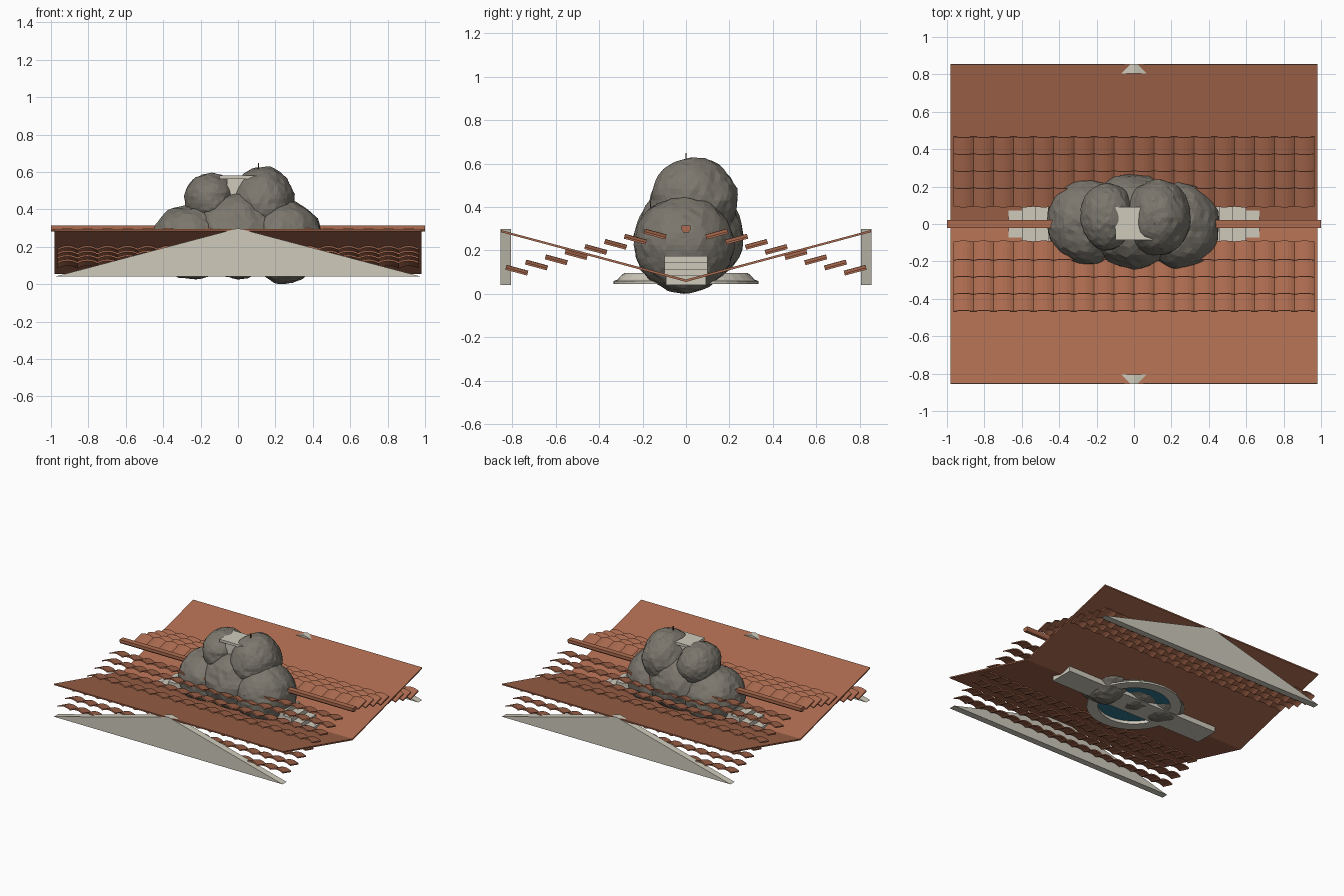
import bpy, bmesh, math
from mathutils import Vector, Matrix, noise

cube = bpy.data.objects.get("Cube")
if cube:
    bpy.data.objects.remove(cube, do_unlink=True)


def material(name, r, g, b):
    m = bpy.data.materials.new(name)
    m.use_nodes = True
    m.diffuse_color = (r, g, b, 1)
    node = next(n for n in m.node_tree.nodes if n.type == 'BSDF_PRINCIPLED')
    node.inputs["Base Color"].default_value = (r, g, b, 1)
    return m


terracotta = material("terracotta", 0.42, 0.15, 0.08)
plaster = material("pale plaster", 0.62, 0.59, 0.50)
rock_grey = material("rock grey", 0.20, 0.185, 0.155)
water_blue = material("water blue", 0.03, 0.19, 0.27)
wood = material("dark wood", 0.12, 0.05, 0.025)


def finish(bm, name, mat):
    bmesh.ops.recalc_face_normals(bm, faces=bm.faces)
    mesh = bpy.data.meshes.new(name)
    bm.to_mesh(mesh)
    bm.free()
    mesh.materials.append(mat)
    ob = bpy.data.objects.new(name, mesh)
    bpy.context.collection.objects.link(ob)
    return ob


def box(name, mat, x, y, z):
    """Box from three (low, high) ranges."""
    bm = bmesh.new()
    bmesh.ops.create_cube(bm, size=1)
    for v in bm.verts:
        for i, (low, high) in enumerate((x, y, z)):
            v.co[i] = high if v.co[i] > 0 else low
    return finish(bm, name, mat)


def extrude(bm, points, step):
    """Solid from a flat outline pushed along a vector."""
    face = bm.faces.new([bm.verts.new(p) for p in points])
    new = bmesh.ops.extrude_face_region(bm, geom=[face])["geom"]
    moved = [g for g in new if isinstance(g, bmesh.types.BMVert)]
    bmesh.ops.translate(bm, verts=moved, vec=step)
    return list(face.verts) + moved


def lathe(name, mat, profile, sides=32):
    bm = bmesh.new()
    rings = [[bm.verts.new((r * math.cos(2 * math.pi * i / sides),
                            r * math.sin(2 * math.pi * i / sides), z))
              for i in range(sides)] for r, z in profile]
    for a, b in zip(rings, rings[1:] + rings[:1]):
        for i in range(sides):
            j = (i + 1) % sides
            bm.faces.new((a[i], a[j], b[j], b[i]))
    return finish(bm, name, mat)


SLOPE = math.atan2(0.23, 0.85)
TILE_W, TILE_L, COLUMNS = 0.1073, 0.104, 18


def tile_row(name, side, y, z):
    """One row of shallow barrel tiles, tilted like the panels."""
    bm = bmesh.new()
    half, rise, thick, segs = TILE_W / 2, 0.014, 0.009, 6
    for c in range(COLUMNS):
        cx = (c - (COLUMNS - 1) / 2) * TILE_W
        top = []
        for i in range(segs + 1):
            t = 2 * i / segs - 1
            top.append(Vector((cx + t * half, -TILE_L / 2, rise * (1 - t * t))))
        under = [p - Vector((0, 0, thick)) for p in reversed(top)]
        extrude(bm, top + under, (0, TILE_L, 0))
    bmesh.ops.transform(bm, verts=bm.verts, matrix=Matrix.Translation((0, side * y, z))
                        @ Matrix.Rotation(side * SLOPE, 4, 'X'))
    return finish(bm, name, terracotta)


# Roof panels, gables and tile rows on both sides
for side, label in ((-1, "front"), (1, "back")):
    bm = bmesh.new()
    outline = [(-0.982, 0, 0.055), (-0.982, side * 0.853, 0.284),
               (-0.982, side * 0.853, 0.294), (-0.982, 0, 0.066)]
    extrude(bm, outline, (1.964, 0, 0))
    finish(bm, label + "_roof_panel", terracotta)

    bm = bmesh.new()
    gable = [(-0.98, side * 0.805, 0.04), (0.98, side * 0.805, 0.04),
             (0, side * 0.805, 0.299)]
    extrude(bm, gable, (0, side * 0.05, 0))
    finish(bm, label + "_gable", plaster)

    for row in range(8):
        tile_row(f"{label}_tile_row_{row + 1}", side,
                 0.143 + row * 0.091, 0.273 - row * 0.0238)

# Ridge beam with a tapered underside
bm = bmesh.new()
ridge = [(-1, -0.012, 0.282), (-1, 0.012, 0.282), (-1, 0.021, 0.295),
         (-1, 0.021, 0.314), (-1, -0.021, 0.314), (-1, -0.021, 0.295)]
extrude(bm, ridge, (2, 0, 0))
finish(bm, "ridge_beam", terracotta)

# Round basin with water
lathe("basin_rim", plaster, [(0.335, 0.045), (0.335, 0.058), (0.315, 0.066),
                             (0.295, 0.088), (0.285, 0.095), (0.262, 0.095),
                             (0.255, 0.045)])
bm = bmesh.new()
bmesh.ops.create_circle(bm, cap_ends=True, segments=32, radius=0.258)
bmesh.ops.translate(bm, verts=bm.verts, vec=(0, 0, 0.07))
finish(bm, "basin_water", water_blue)

# Stepped walkway across the basin
box("walkway_base", plaster, (-0.67, 0.67), (-0.093, 0.093), (0.04, 0.085))
for i in range(3):
    reach = 0.60 - i * 0.07
    z = 0.085 + i * 0.03
    box(f"walkway_step_{i + 1}", plaster, (-reach, reach), (-0.1, 0.1), (z, z + 0.03))

# Pedestal and its cap
box("pedestal", plaster, (-0.06, 0.06), (-0.07, 0.07), (0.17, 0.565))
box("pedestal_cap", plaster, (-0.1, 0.1), (-0.085, 0.09), (0.562, 0.582))


def rock(name, centre, radii, seed):
    bm = bmesh.new()
    bmesh.ops.create_icosphere(bm, subdivisions=4, radius=1)
    offset = Vector((seed * 7.3, seed * 3.1, seed * 5.7))
    for v in bm.verts:
        n = v.co.normalized()
        bump = 1 + 0.05 * noise.noise(n * 2 + offset) + 0.04 * noise.noise(n * 6 + offset)
        v.co = Vector(centre) + Vector(n[i] * radii[i] * bump for i in range(3))
        v.co.z = max(v.co.z, 0)
    return finish(bm, name, rock_grey)


# Rock pile
rock("centre_rock", (0, 0.015, 0.265), (0.25, 0.25, 0.235), 1)
rock("right_low_rock", (-0.245, 0.01, 0.225), (0.222, 0.225, 0.2), 2)
rock("left_low_rock", (0.25, -0.01, 0.225), (0.205, 0.23, 0.222), 3)
rock("right_high_rock", (-0.145, 0.04, 0.45), (0.143, 0.18, 0.147), 4)
rock("left_high_rock", (0.13, 0.035, 0.43), (0.172, 0.2, 0.195), 5)

# Twig on the summit
box("twig", wood, (0.107, 0.113), (-0.003, 0.003), (0.58, 0.648))
